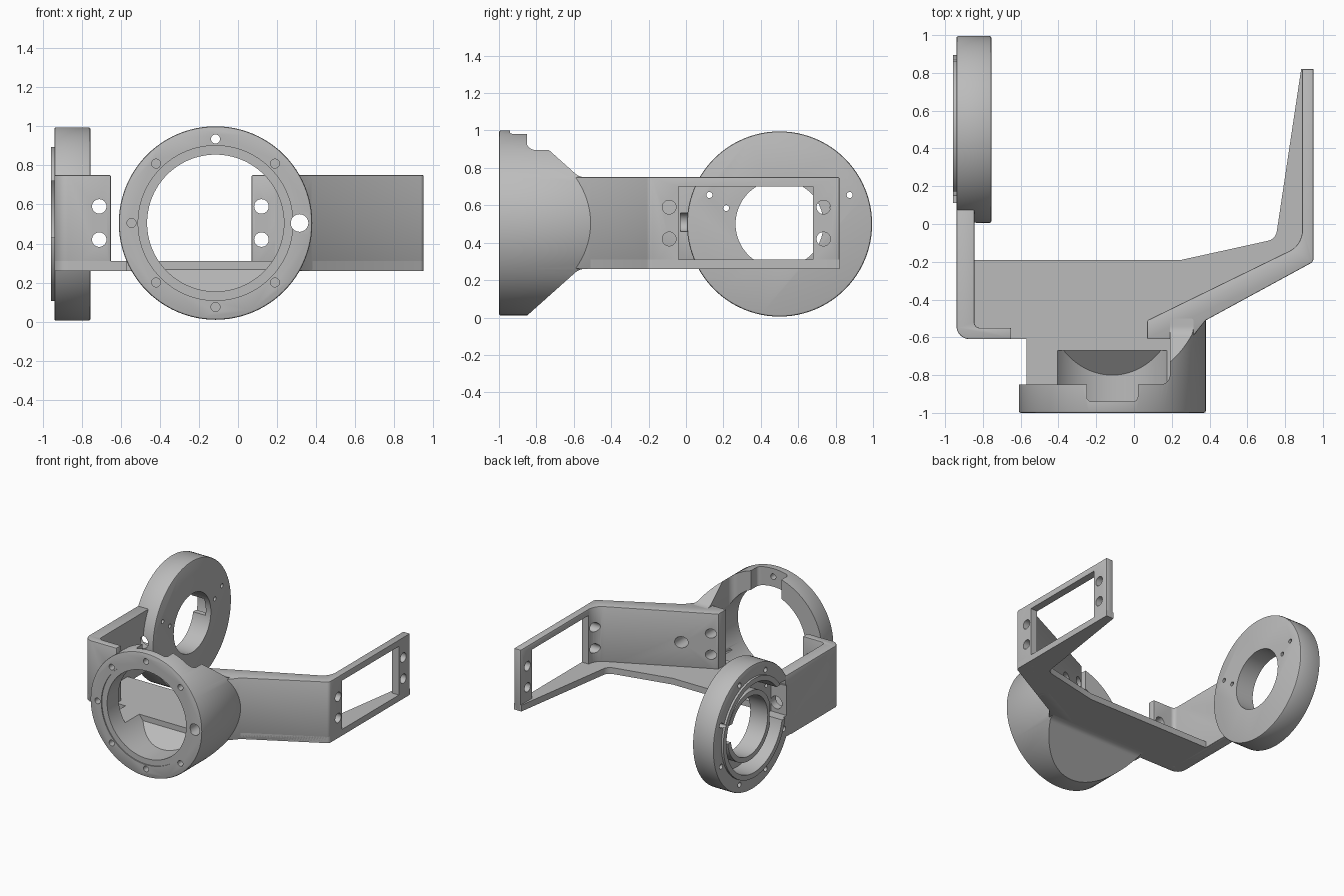
import bpy, bmesh, math
from mathutils import Vector

if "Cube" in bpy.data.objects:
    bpy.data.objects.remove(bpy.data.objects["Cube"])

grey = bpy.data.materials.new("plain grey")
grey.use_nodes = True
grey.diffuse_color = (0.5, 0.5, 0.5, 1)
grey.node_tree.nodes["Principled BSDF"].inputs["Base Color"].default_value = (0.5, 0.5, 0.5, 1)


def rounded(points, steps=8):
    """Outline from (a, b) or (a, b, radius) corners."""
    out = []
    for i, p in enumerate(points):
        c = Vector(p[:2])
        if len(p) < 3:
            out.append(c)
            continue
        u = (Vector(points[i - 1][:2]) - c).normalized()
        v = (Vector(points[(i + 1) % len(points)][:2]) - c).normalized()
        half = u.angle(v) / 2
        d = p[2] / math.tan(half)
        a, b = c + u * d, c + v * d
        centre = c + (u + v).normalized() * (p[2] / math.sin(half))
        for k in range(steps + 1):
            q = a.lerp(b, k / steps) - centre
            out.append(centre + q.normalized() * p[2])
    return out


def prism(name, points, axis, lo, hi):
    """Extrude an outline along an axis: z uses (x, y), x uses (y, z), y uses (x, z)."""
    place = {"x": lambda p, h: (h, p[0], p[1]),
             "y": lambda p, h: (p[0], h, p[1]),
             "z": lambda p, h: (p[0], p[1], h)}[axis]
    outline = rounded(points)
    bm = bmesh.new()
    low = [bm.verts.new(place(p, lo)) for p in outline]
    high = [bm.verts.new(place(p, hi)) for p in outline]
    bm.faces.new(low)
    bm.faces.new(high)
    for i in range(len(low)):
        j = (i + 1) % len(low)
        bm.faces.new((low[i], low[j], high[j], high[i]))
    bmesh.ops.recalc_face_normals(bm, faces=bm.faces)
    mesh = bpy.data.meshes.new(name)
    bm.to_mesh(mesh)
    bm.free()
    mesh.materials.append(grey)
    obj = bpy.data.objects.new(name, mesh)
    bpy.context.collection.objects.link(obj)
    return obj


def disc(name, centre, radius, axis, lo, hi, sides=96):
    pts = [(centre[0] + radius * math.cos(math.tau * i / sides),
            centre[1] + radius * math.sin(math.tau * i / sides)) for i in range(sides)]
    return prism(name, pts, axis, lo, hi)


def block(x0, x1, y0, y1, z0, z1):
    return prism("cutter", [(x0, y0), (x1, y0), (x1, y1), (x0, y1)], "z", z0, z1)


def bake(obj):
    bpy.context.view_layer.update()
    graph = bpy.context.evaluated_depsgraph_get()
    mesh = bpy.data.meshes.new_from_object(obj.evaluated_get(graph))
    obj.modifiers.clear()
    obj.data = mesh


def combine(obj, *others, op="DIFFERENCE"):
    for other in others:
        other.hide_render = True
        mod = obj.modifiers.new("cut", "BOOLEAN")
        mod.operation, mod.solver, mod.object = op, "EXACT", other
        bake(obj)
        bpy.data.objects.remove(other)


def soften(obj, width=0.01):
    mod = obj.modifiers.new("edge", "BEVEL")
    mod.width, mod.segments, mod.angle_limit = width, 2, math.radians(50)
    bake(obj)


def hole(a, b, radius, axis, lo, hi):
    return disc("cutter", (a, b), radius, axis, lo, hi, 32)


FLOOR, LOW, HIGH = 0.31, 0.26, 0.75
RING = (-0.115, 0.505)
HUB = (0.5, 0.5)

# Front housing: a drum tapered above and below to the height of the arms
housing = disc("front_housing", RING, 0.495, "y", -1, -0.5)
soften(housing)
combine(housing, prism("taper", [(-1.1, -0.1), (-0.85, -0.1), (-0.85, 0.01), (-0.57, LOW, 0.08),
                                 (-0.4, LOW), (-0.4, HIGH), (-0.57, HIGH, 0.08), (-0.85, 1.0),
                                 (-0.85, 1.1), (-1.1, 1.1)], "x", -1, 1), op="INTERSECT")
bore = disc("bore", RING, 0.35, "y", -1.1, -0.61)
combine(bore, prism("ramp", [(-1.2, 0), (-0.98, 0), (-0.8, 0.155), (-0.62, FLOOR), (-0.6, FLOOR),
                             (-0.6, 1), (-1.2, 1)], "x", -1, 1), op="INTERSECT")
combine(housing, bore, disc("cutter", RING, 0.396, "y", -1.1, -0.992),
        prism("cutter", [(-0.8, -0.85), (0.19, -0.85, 0.05), (0.19, -0.4), (-0.8, -0.4)],
              "z", FLOOR, 1.2),
        prism("cutter", [(-0.25, -0.94, 0.025), (0.02, -0.94, 0.025), (0.02, -0.8), (-0.25, -0.8)],
              "z", 0.75, 1.2),
        hole(0.315, 0.505, 0.045, "y", -1.1, -0.3))
for i in range(1, 8):
    t = math.tau * i / 8
    combine(housing, hole(RING[0] + 0.43 * math.cos(t), RING[1] + 0.43 * math.sin(t),
                          0.023, "y", -1.1, -0.93))

# Floor web joining both arms, tapering along the long arm
floor = prism("floor_web", [(-0.94, -0.61, 0.07), (-0.57, -0.61), (-0.57, -0.67), (0.2, -0.67),
                            (0.30, -0.6), (0.38, -0.51), (0.95, -0.2, 0.03), (0.95, 0.82),
                            (0.885, 0.82), (0.75, -0.08, 0.06), (0.25, -0.19), (-0.85, -0.19),
                            (-0.85, 0.02), (-0.94, 0.02)], "z", LOW, FLOOR)

# Long arm wall with its window, end flange and screw holes
arm = prism("long_arm", [(0.07, -0.61), (0.07, -0.51), (0.89, -0.11, 0.12), (0.89, 0.82),
                         (0.95, 0.82), (0.95, -0.2, 0.03), (0.38, -0.51), (0.30, -0.61)],
            "z", LOW, HIGH)
soften(arm, 0.006)
combine(arm, block(0.84, 1.1, -0.04, 0.68, FLOOR, 0.70),
        hole(0.315, 0.505, 0.045, "y", -1.1, -0.3))
combine(floor, hole(0.315, 0.505, 0.045, "y", -1.1, -0.3))
for z in (0.42, 0.59):
    combine(arm, hole(0.12, z, 0.037, "y", -0.8, -0.3),
            hole(-0.09, z, 0.037, "x", 0.7, 1.1),
            hole(0.735, z, 0.037, "x", 0.7, 1.1))

# Short arm wall with its front flange
short = prism("short_arm", [(-0.94, -0.61, 0.07), (-0.65, -0.61), (-0.65, -0.55),
                            (-0.845, -0.55, 0.03), (-0.845, 0.08), (-0.94, 0.08)],
              "z", LOW, HIGH)
soften(short, 0.006)
combine(short, disc("cutter", HUB, 0.46, "x", -1.1, -0.7),
        hole(-0.85, 0.51, 0.05, "y", -0.03, 0.2))
for z in (0.42, 0.59):
    combine(short, hole(-0.71, z, 0.037, "y", -0.8, -0.4))

# Bearing disc: rim, raised lip, recess and inner collar
bearing = disc("bearing_disc", HUB, 0.495, "x", -0.94, -0.755)
soften(bearing)
combine(bearing, disc("lip", HUB, 0.395, "x", -0.957, -0.85), op="UNION")
recess = disc("recess", HUB, 0.355, "x", -1.1, -0.80)
combine(recess, disc("collar", HUB, 0.275, "x", -0.91, -0.7))
combine(bearing, recess, disc("cutter", HUB, 0.235, "x", -1.1, -0.7),
        block(-1.1, -0.80, 0.07, 0.24, 0.43, 0.72),
        block(-1.1, -0.80, 0.71, 0.84, 0.46, 0.60),
        hole(-0.85, 0.51, 0.05, "y", -0.03, 0.2))
for side in (-1, 1):
    for dy, dz in ((0.375, 0.155), (0.285, 0.085)):
        combine(bearing, hole(HUB[0] + side * dy, HUB[1] + dz, 0.016, "x", -1.1, -0.7))
for i in range(8):
    t = math.tau * (i + 0.5) / 8
    combine(bearing, hole(HUB[0] + 0.43 * math.cos(t), HUB[1] + 0.43 * math.sin(t),
                          0.02, "x", -1.1, -0.88))

# Smooth shading on the round surfaces, crisp edges elsewhere
bpy.ops.object.select_all(action="DESELECT")
for obj in (housing, floor, arm, short, bearing):
    obj.select_set(True)
    bpy.context.view_layer.objects.active = obj
bpy.ops.object.shade_smooth_by_angle(angle=math.radians(30))
